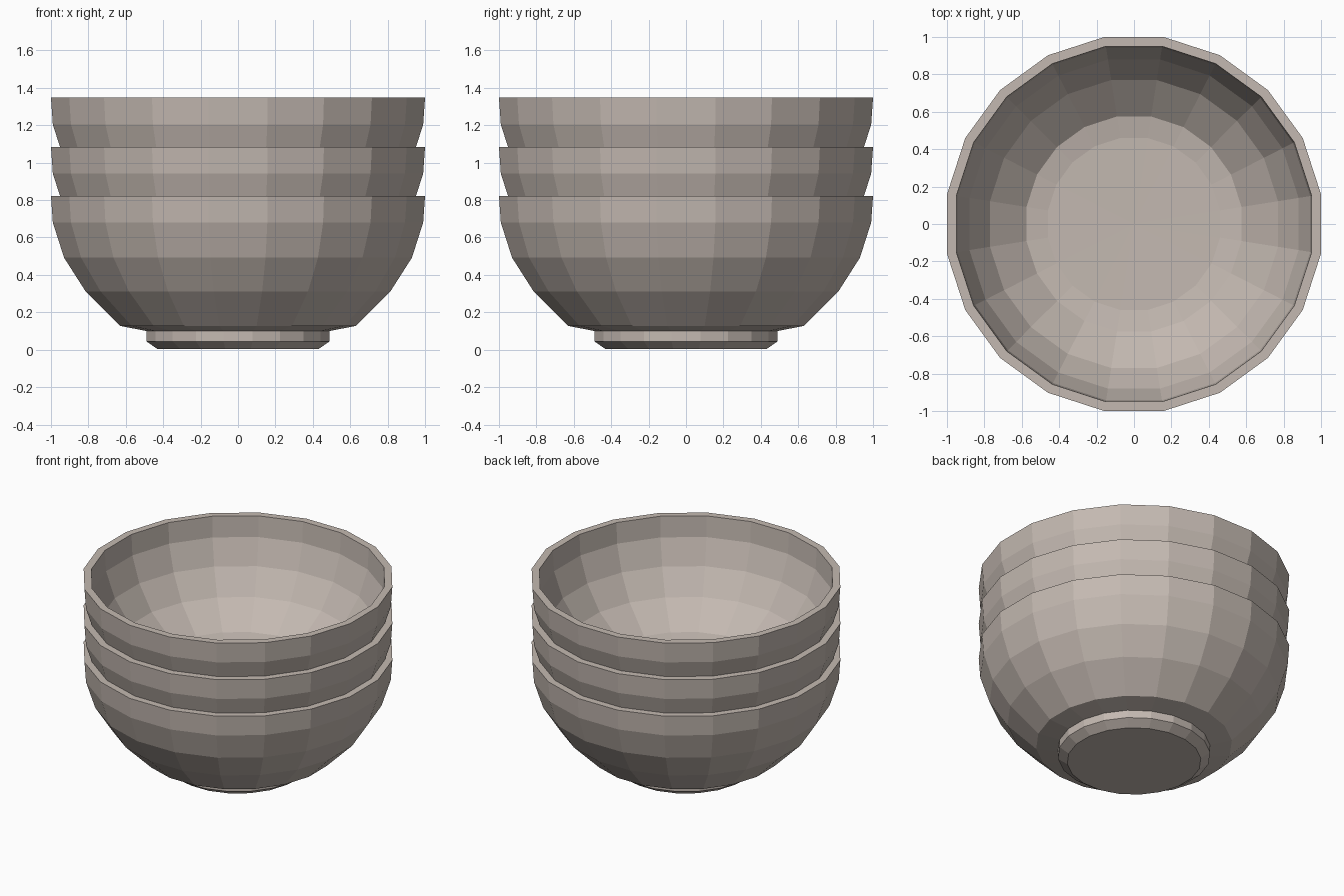
import bpy, bmesh, math

if "Cube" in bpy.data.objects:
    bpy.data.objects.remove(bpy.data.objects["Cube"])

SIDES = 20
FLAT = 1 / math.cos(math.pi / SIDES)   # profile widths are read at flat sides

# one warm grey glaze
glaze = bpy.data.materials.new("warm_grey_ceramic")
glaze.diffuse_color = (0.55, 0.485, 0.44, 1)
glaze.use_nodes = True
glaze.node_tree.nodes["Principled BSDF"].inputs["Base Color"].default_value = glaze.diffuse_color

# (half width, height): foot, outer wall, rim, inner wall, floor
PROFILE = [
    (0, 0.003), (0.43, 0.003), (0.49, 0.045), (0.49, 0.10), (0.63, 0.127),
    (0.815, 0.312), (0.93, 0.492), (0.99, 0.68), (1.0, 0.823),
    (0.95, 0.823), (0.942, 0.675), (0.88, 0.495), (0.77, 0.325),
    (0.575, 0.165), (0.46, 0.145), (0, 0.14),
]


def lathe(name, profile, lift):
    """Spin a profile around z into a faceted solid."""
    bm = bmesh.new()
    rings = []
    for r, z in profile:
        if r == 0:
            rings.append([bm.verts.new((0, 0, z + lift))])
            continue
        ring = []
        for i in range(SIDES):
            a = 2 * math.pi * (i + 0.5) / SIDES
            ring.append(bm.verts.new((r * FLAT * math.cos(a), r * FLAT * math.sin(a), z + lift)))
        rings.append(ring)
    for a, b in zip(rings, rings[1:]):
        for i in range(SIDES):
            j = (i + 1) % SIDES
            if len(a) == 1:
                bm.faces.new((a[0], b[j], b[i]))
            elif len(b) == 1:
                bm.faces.new((a[i], a[j], b[0]))
            else:
                bm.faces.new((a[i], a[j], b[j], b[i]))
    bmesh.ops.recalc_face_normals(bm, faces=bm.faces)
    mesh = bpy.data.meshes.new(name)
    bm.to_mesh(mesh)
    bm.free()
    mesh.materials.append(glaze)
    bpy.context.collection.objects.link(bpy.data.objects.new(name, mesh))


# stack of three nested bowls
for n, name in enumerate(("bottom_bowl", "middle_bowl", "top_bowl")):
    lathe(name, PROFILE, n * 0.262)
